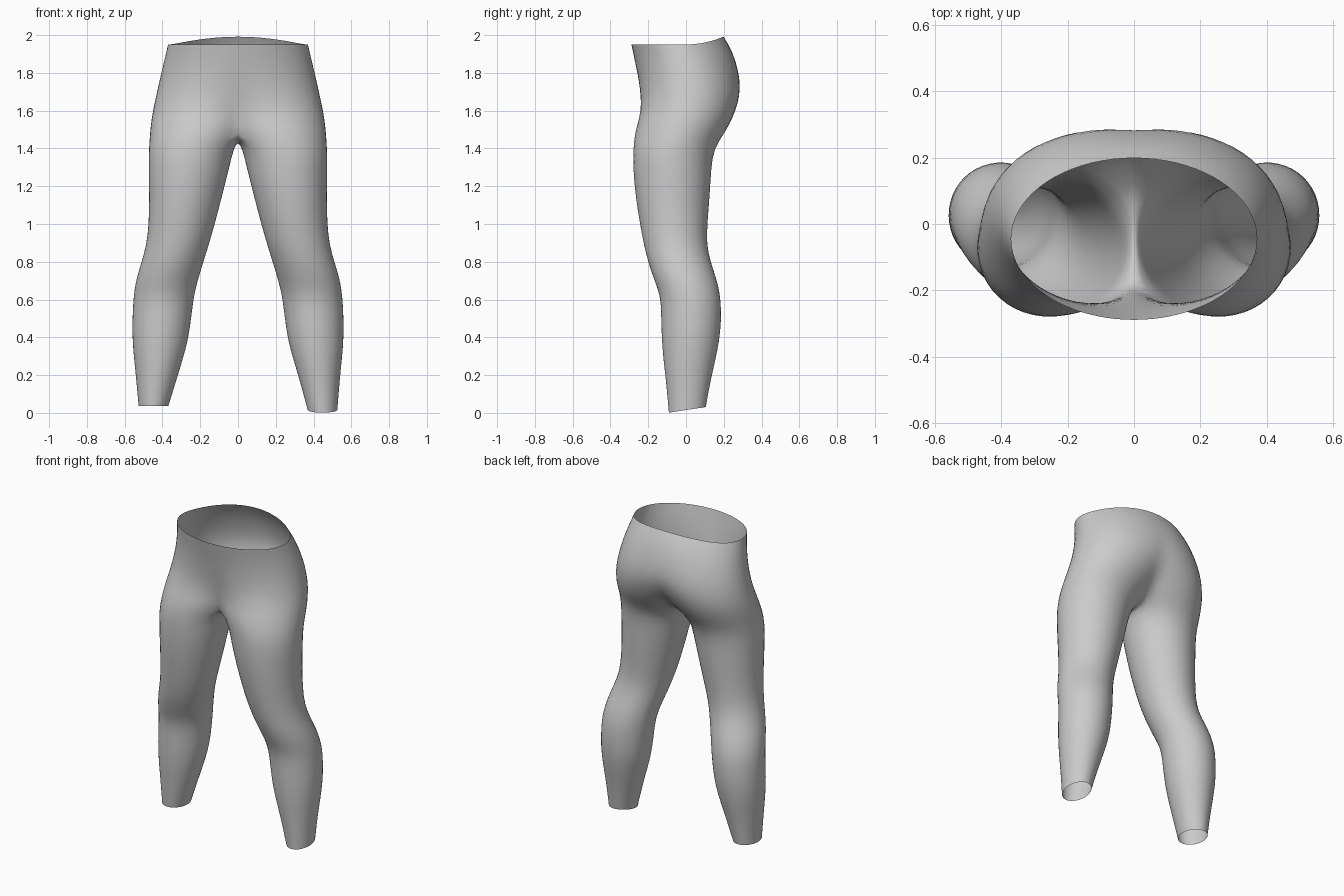
import bpy, bmesh
from math import sin, cos, pi, radians

if "Cube" in bpy.data.objects:
    bpy.data.objects.remove(bpy.data.objects["Cube"])

OUT, INN = 18, 7          # outer spans and inner-thigh spans per ring
GAP = radians(40)         # inner-thigh arc left open above the crotch

# hip rings: z, outer x, front y, back y, blend from oval to leg arc
HIPS = [(1.95, .372, -.29, .20, 0), (1.88, .388, -.277, .25, .02),
        (1.80, .408, -.265, .288, .08), (1.72, .426, -.258, .302, .17),
        (1.64, .444, -.255, .295, .34), (1.56, .460, -.262, .262, .62),
        (1.49, .468, -.272, .213, 1)]
# leg rings: z, inner x, outer x, front y, back y
LEGS = [(1.40, .022, .474, -.282, .15), (1.30, .045, .476, -.283, .136),
        (1.15, .083, .472, -.270, .128), (1.00, .122, .474, -.246, .115),
        (.89, .154, .486, -.225, .111), (.80, .182, .512, -.203, .132),
        (.72, .207, .537, -.176, .160), (.65, .226, .550, -.148, .178),
        (.58, .238, .557, -.134, .187), (.48, .250, .561, -.133, .188),
        (.38, .265, .560, -.129, .178), (.28, .293, .551, -.121, .157),
        (.16, .330, .538, -.106, .129), (.03, .368, .527, -.092, .106)]


def arc(theta, x0, x1, y0, y1):
    """Point on a leg oval; angle runs from the inside round the front."""
    return ((x0 + x1) / 2 - (x1 - x0) / 2 * cos(theta),
            (y0 + y1) / 2 - (y1 - y0) / 2 * sin(theta))


def outer_angle(i):
    return GAP + (2 * pi - 2 * GAP) * i / OUT


def inner_angle(j):
    return -GAP + 2 * GAP * j / INN


def hip_ring(z, x1, y0, y1, s):
    pts = []
    x_start = arc(GAP, 0, x1, y0, y1)[0]
    for i in range(OUT + 1):
        t = pi * i / OUT
        lx, ly = arc(outer_angle(i), 0, x1, y0, y1)
        lx = x1 * max(0, lx - x_start) / (x1 - x_start)
        x = (1 - s) * x1 * sin(t) + s * lx
        y = (1 - s) * ((y0 + y1) / 2 - (y1 - y0) / 2 * cos(t)) + s * ly
        # waistband rises at the back, fading out over the hips
        lift = .042 * max(0, (z - 1.80) / .15) * max(0, y / .2) ** 2
        if i in (0, OUT):
            x = 0
        pts.append((x, y, z + min(lift, .042)))
    return pts


def build_side(bm, sgn):
    def verts(pts):
        return [bm.verts.new((sgn * x, y, z)) for x, y, z in pts]

    def bridge(a, b, closed=False):
        n = len(a)
        for i in range(n if closed else n - 1):
            k = (i + 1) % n
            bm.faces.new((a[i], a[k], b[k], b[i]))

    # hips: open half shells meeting on the centre line
    rings = [verts(hip_ring(*h)) for h in HIPS]
    for a, b in zip(rings, rings[1:]):
        bridge(a, b)

    # crotch seam hanging between the back and front centre points
    top = rings[-1]
    yb, yf, zc = top[-1].co.y, top[0].co.y, HIPS[-1][0]
    seam = verts([(0, yb + (yf - yb) * j / INN, zc - .052 * sin(pi * j / INN))
                  for j in range(1, INN)])
    prev = top + seam

    # legs: closed tubes down to the hems
    for n, (z, x0, x1, y0, y1) in enumerate(LEGS):
        angles = [outer_angle(i) for i in range(OUT + 1)]
        angles += [inner_angle(j) for j in range(1, INN)]
        pts = []
        for t in angles:
            x, y = arc(t, x0, x1, y0, y1)
            h = z
            if n == len(LEGS) - 1:      # uneven hems
                h = .037 if sgn < 0 else .015 + .15 * y
            pts.append((x, y, h))
        ring = verts(pts)
        bridge(prev, ring, True)
        prev = ring


bm = bmesh.new()
for sgn in (1, -1):
    build_side(bm, sgn)
bmesh.ops.remove_doubles(bm, verts=bm.verts, dist=.0005)
bmesh.ops.recalc_face_normals(bm, faces=bm.faces)
mesh = bpy.data.meshes.new("leggings")
bm.to_mesh(mesh)
bm.free()
leggings = bpy.data.objects.new("leggings", mesh)
bpy.context.collection.objects.link(leggings)
mesh.shade_smooth()

# soften the folds
sub = leggings.modifiers.new("smooth", 'SUBSURF')
sub.levels = sub.render_levels = 1
